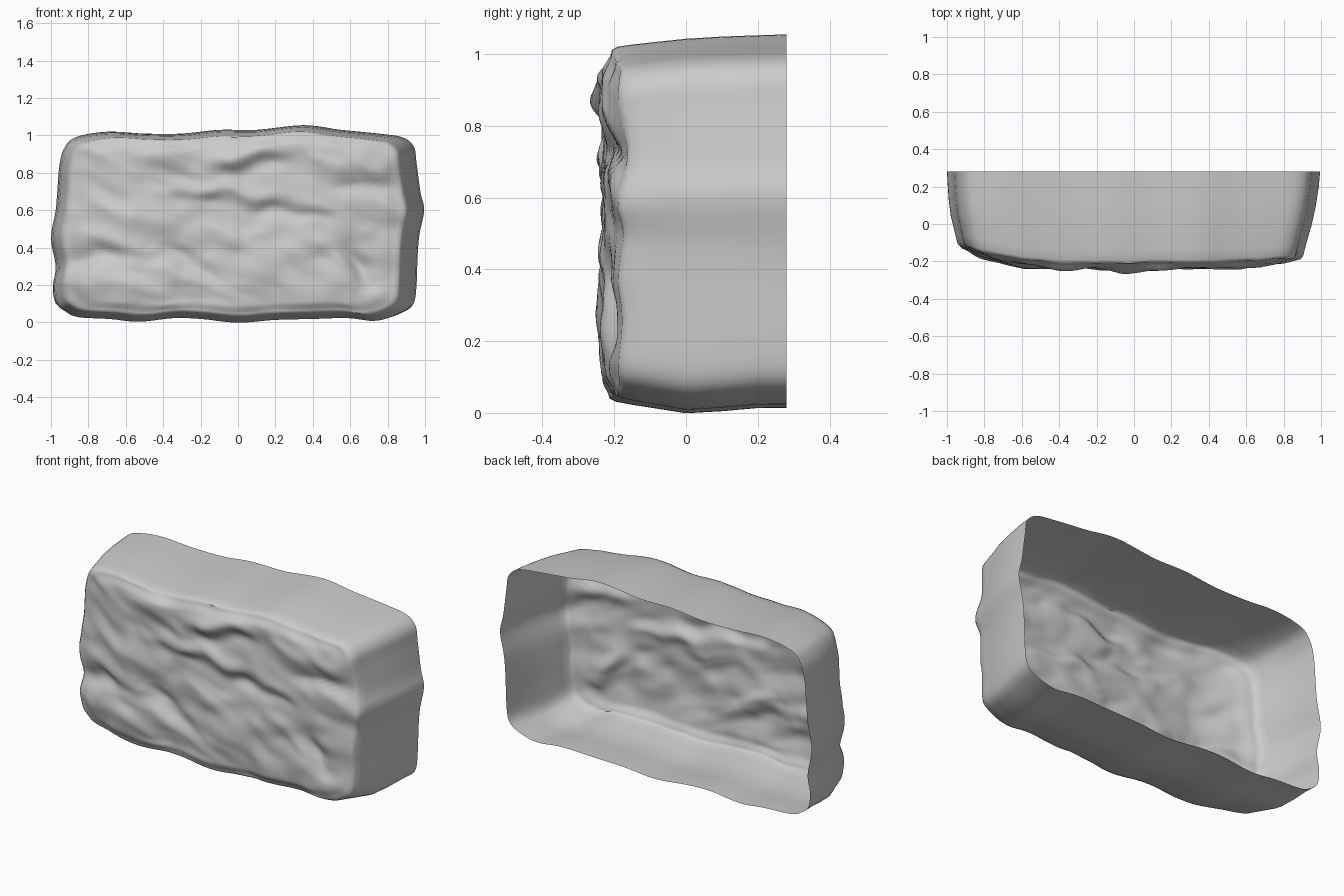
import bpy, bmesh, math
from mathutils import Vector, noise

cube = bpy.data.objects.get("Cube")
if cube:
    bpy.data.objects.remove(cube, do_unlink=True)

# Wavy outline of the block, clockwise from the lower left (x, z)
OUTLINE = [(-.98, .1), (-.99, .19), (-.975, .3), (-1, .45), (-.975, .6), (-.965, .72),
           (-.955, .84), (-.93, .93), (-.87, .99), (-.7, 1.02), (-.5, 1.01), (-.3, 1.01),
           (-.1, 1.03), (.1, 1.03), (.35, 1.055), (.55, 1.03), (.75, 1.01), (.88, .99),
           (.94, .94), (.955, .85), (.975, .7), (.995, .6), (.97, .47), (.96, .35),
           (.955, .2), (.94, .09), (.88, .04), (.76, .01), (.6, .025), (.4, .02),
           (.2, .015), (0, 0), (-.2, .02), (-.35, .025), (-.54, .005), (-.7, .02),
           (-.87, .03), (-.94, .06)]
CENTRE = Vector((0, .5))
STEPS, FRONT_RINGS = 5, 46

# Raised ridges on the face: start x, z, end x, z, width, height
RIDGES = [(-.12, .85, .08, .89, .06, .04), (.05, .92, .3, .9, .05, .025),
          (-.3, .74, .1, .67, .06, .02), (.1, .66, .45, .63, .06, .015),
          (-.5, .87, -.25, .94, .06, .025), (-.98, .42, -.65, .46, .06, .02),
          (-.65, .22, -.3, .2, .09, .025), (.45, .88, .8, .85, .07, .02),
          (.45, .4, .6, .2, .08, .025), (0, .26, .4, .4, .09, .02),
          (-.85, .67, -.5, .6, .07, .015), (-.95, .17, -.7, .22, .08, .02),
          (.6, .66, .95, .62, .05, .015)]
# Grooves below the ledges, same layout
GROOVES = [(-.15, .79, .3, .84, .05, .02), (-.32, .67, .45, .57, .045, .025),
           (-.98, .34, -.6, .38, .05, .02), (-.42, .42, -.2, .26, .07, .03),
           (.62, .42, .72, .22, .06, .03), (.55, .73, .95, .71, .04, .018)]


def smooth(t):
    t = max(0, min(1, t))
    return t * t * (3 - 2 * t)


def spline(points, steps):
    """Closed smooth curve through the points."""
    result, n = [], len(points)
    for i in range(n):
        a, b, c, d = (Vector(points[(i + k) % n]) for k in (-1, 0, 1, 2))
        for s in range(steps):
            t = s / steps
            result.append(b + (c - a) * t / 2 + (a - b * 2.5 + c * 2 - d / 2) * t ** 2
                          + ((b - c) * 3 + d - a) / 2 * t ** 3)
    return result


def stroke(p, x0, z0, x1, z1, width, height):
    """A soft mark along a line, fading towards its ends."""
    a, d = Vector((x0, z0)), Vector((x1 - x0, z1 - z0))
    t = max(0, min(1, (p - a).dot(d) / d.length_squared))
    fade = .45 + .55 * math.sin(math.pi * t)
    return height * fade * math.exp(-((p - a - d * t).length / width) ** 2)


def relief(p):
    """How far the rough face stands out at a point, with a slight crown."""
    bend = noise.noise_vector(Vector((p.x * 5, p.y * 5, 3)))
    q = p + Vector((bend.x, bend.y)) * .05
    h = sum(stroke(q, *r) for r in RIDGES) - sum(stroke(q, *g) for g in GROOVES)
    h += .018 * noise.noise(Vector((q.x * 3, q.y * 6 + q.x, 1)))
    h += .012 * noise.noise(Vector((q.x * 7, q.y * 12 + q.x * 3, 5)))
    return h + .025 * (1 - (p.x / .75) ** 2)


def left_rounding(x):
    """The left end curves back more than the right."""
    return .065 * smooth((-.55 - x) / .42)


def inset(p, amount):
    d = p - CENTRE
    return CENTRE + Vector((d.x * (1 - amount), d.y * (1 - amount * 1.1)))


def right_taper(x):
    """The right end leans inwards towards the front."""
    return .035 * smooth((x - .5) / .4)


def underside(y, z):
    """The bottom bulges down slightly halfway along its depth."""
    shift = .014 * smooth(y / .28) - .012 * max(0, 1 - abs(y) / .17)
    return shift * smooth((.3 - z) / .2)


bm = bmesh.new()
outline = spline(OUTLINE, STEPS)
rings = []

# Side walls, running forward from the open back
for y, amount in ((.28, 0), (.2, .004), (.1, .01), (.0, .02), (-.07, .033), (-.13, .045), (-.175, .056)):
    ring = []
    for p in outline:
        q = inset(p, amount)
        forward = smooth((.28 - y) / .45)
        lift = relief(q) * .7 * smooth(-y / .17)
        ring.append(bm.verts.new((q.x - right_taper(q.x) * forward,
                                  y + left_rounding(q.x) * forward - lift,
                                  q.y + underside(y, q.y))))
    rings.append(ring)

# Rough front face, closing inwards ring by ring
for i in range(FRONT_RINGS):
    f = i / FRONT_RINGS
    ring = []
    for p in outline:
        q = inset(p, .07 + .93 * f)
        q.y = CENTRE.y + (p.y - CENTRE.y) * .923 * (1 - f)
        rise = .75 + .25 * smooth(f * 8)
        y = -.19 - .015 * smooth(f * 9) - relief(q) * rise + left_rounding(q.x)
        ring.append(bm.verts.new((q.x - right_taper(q.x), y, q.y)))
    rings.append(ring)

n = len(outline)
for a, b in zip(rings, rings[1:]):
    for i in range(n):
        j = (i + 1) % n
        bm.faces.new((a[i], a[j], b[j], b[i]))
middle = bm.verts.new((CENTRE.x, -.205 - relief(CENTRE), CENTRE.y))
for i in range(n):
    bm.faces.new((rings[-1][i], rings[-1][(i + 1) % n], middle))
bmesh.ops.recalc_face_normals(bm, faces=bm.faces)
bm.normal_update()
# Point the face outwards to the front
if middle.normal.y > 0:
    bmesh.ops.reverse_faces(bm, faces=bm.faces)

mesh = bpy.data.meshes.new("stone_block")
bm.to_mesh(mesh)
bm.free()
block = bpy.data.objects.new("stone_block", mesh)
bpy.context.collection.objects.link(block)

# Plain grey stone
stone = bpy.data.materials.new("grey stone")
stone.use_nodes = True
colour = (.6, .6, .6, 1)
stone.diffuse_color = colour
stone.node_tree.nodes["Principled BSDF"].inputs["Base Color"].default_value = colour
mesh.materials.append(stone)

bpy.context.view_layer.objects.active = block
block.select_set(True)
bpy.ops.object.shade_smooth_by_angle(angle=math.radians(60))
